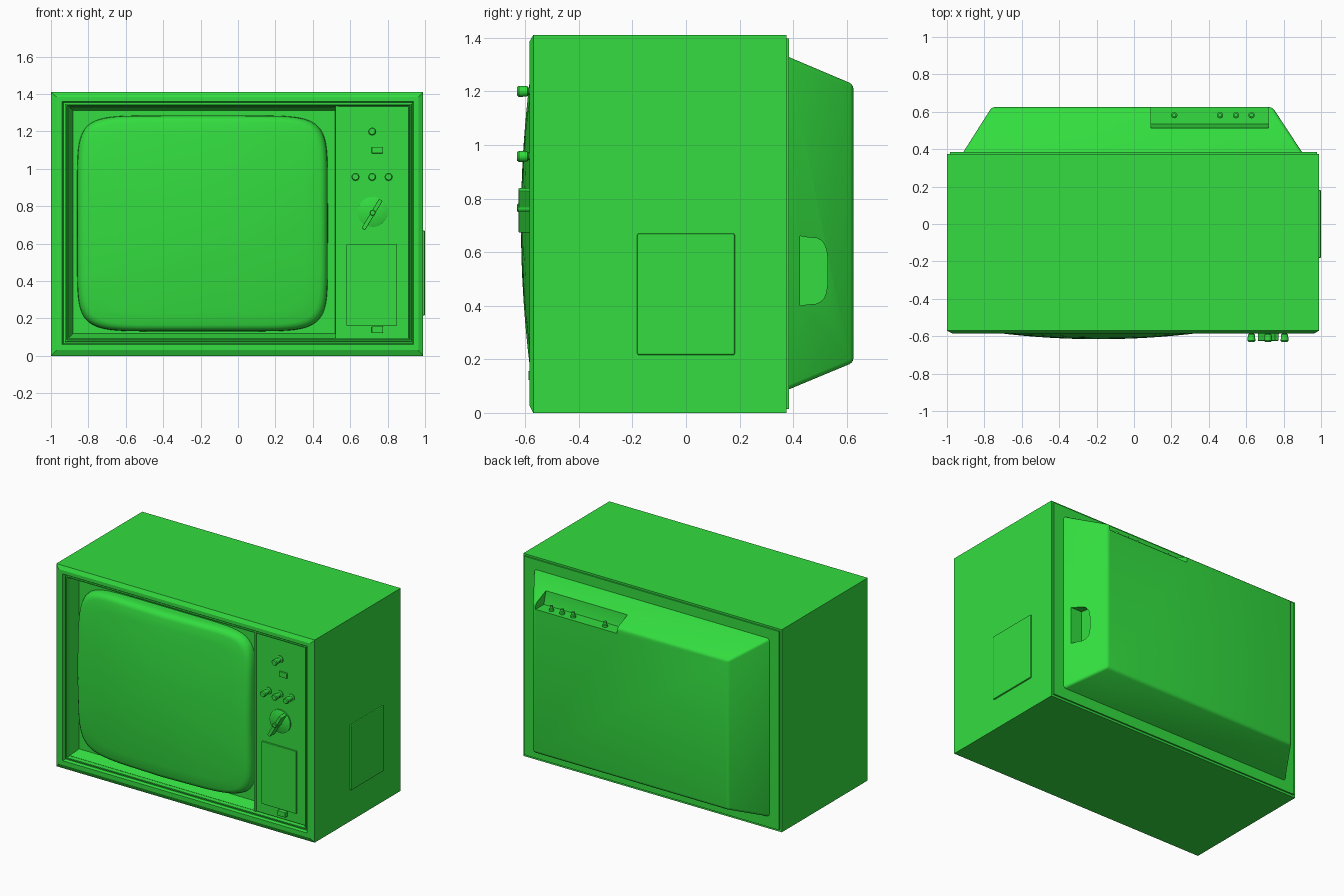
import bpy, bmesh, math
from mathutils import Matrix, Vector

cube = bpy.data.objects.get("Cube")
if cube:
    bpy.data.objects.remove(cube, do_unlink=True)

green = bpy.data.materials.new("bright green")
green.use_nodes = True
COLOUR = (0.033, 0.72, 0.05, 1)
green.diffuse_color = COLOUR
green.node_tree.nodes["Principled BSDF"].inputs["Base Color"].default_value = COLOUR


def finish(name, bm, smooth=None):
    bmesh.ops.recalc_face_normals(bm, faces=bm.faces)
    mesh = bpy.data.meshes.new(name)
    bm.to_mesh(mesh)
    bm.free()
    mesh.materials.append(green)
    ob = bpy.data.objects.new(name, mesh)
    bpy.context.collection.objects.link(ob)
    activate(ob)
    if smooth:
        bpy.ops.object.shade_smooth_by_angle(angle=math.radians(smooth))
    return ob


def activate(ob):
    bpy.ops.object.select_all(action="DESELECT")
    ob.select_set(True)
    bpy.context.view_layer.objects.active = ob


def loft(name, rings, cap_start=True, cap_end=True, smooth=None):
    """Skin a list of point loops that all have the same length."""
    bm = bmesh.new()
    loops = [[bm.verts.new(p) for p in ring] for ring in rings]
    n = len(loops[0])
    for a, b in zip(loops, loops[1:]):
        for i in range(n):
            j = (i + 1) % n
            bm.faces.new((a[i], a[j], b[j], b[i]))
    if cap_start:
        bm.faces.new(loops[0])
    if cap_end:
        bm.faces.new(loops[-1])
    return finish(name, bm, smooth)


def rect(x0, x1, z0, z1, y):
    return [(x0, y, z0), (x1, y, z0), (x1, y, z1), (x0, y, z1)]


def box(name, x, y, z, bevel=0, turn=0):
    size = Vector((x[1] - x[0], y[1] - y[0], z[1] - z[0]))
    mid = Vector((sum(x), sum(y), sum(z))) / 2
    bm = bmesh.new()
    bmesh.ops.create_cube(bm, size=1)
    bm.transform(Matrix.Translation(mid) @ Matrix.Rotation(turn, 4, "Y") @ Matrix.Diagonal((*size, 1)))
    if bevel:
        bmesh.ops.bevel(bm, geom=bm.edges[:], offset=bevel, segments=2, affect="EDGES", profile=0.5)
    return finish(name, bm)


def turned(name, centre, profile, axis="Y", n=20):
    """Round part from (radius, position along axis) pairs."""
    cx, cother = centre
    rings = []
    for r, h in profile:
        ring = []
        for i in range(n):
            a = math.tau * i / n
            u, v = cx + r * math.cos(a), cother + r * math.sin(a)
            ring.append((u, h, v) if axis == "Y" else (u, v, h))
        rings.append(ring)
    return loft(name, rings, smooth=35)


def cut(ob, cutter):
    cutter.hide_render = True
    activate(ob)
    mod = ob.modifiers.new("cut", "BOOLEAN")
    mod.operation, mod.solver, mod.object = "DIFFERENCE", "EXACT", cutter
    bpy.ops.object.modifier_apply(modifier=mod.name)
    bpy.data.objects.remove(cutter, do_unlink=True)


# Cabinet: stepped back rim, plain sides, moulded front frame and deep opening
steps = [(0.015, 0.385), (0.015, 0.375), (0, 0.375), (0, -0.57), (0.03, -0.585),
         (0.06, -0.585), (0.066, -0.565), (0.074, -0.565), (0.076, -0.575),
         (0.084, -0.575), (0.088, -0.55), (0.094, -0.55), (0.094, -0.48)]
loft("cabinet", [rect(-1 + i, 0.99 - i * 0.85, i, 1.41 - i * 0.85, y) for i, y in steps])

# Sloped surround behind the screen
loft("screen_surround", [rect(-0.906, 0.53, 0.094, 1.335, -0.558),
                         rect(-0.882, 0.518, 0.12, 1.312, -0.487)], cap_start=False)

# Bulging picture tube with a rounded border
SX, SZ, N = 0.67, 0.577, 96


def tube_ring(t, drop):
    ring = []
    for i in range(N):
        a = math.tau * i / N
        c, s = math.cos(a), math.sin(a)
        x = SX * t * math.copysign(abs(c) ** 0.27, c)
        z = SZ * t * math.copysign(abs(s) ** 0.27, s)
        y = -0.616 + 0.115 * (x * x + z * z) + drop
        ring.append((x - 0.19, min(y, -0.487), z + 0.708))
    return ring


border = [(0.94, 0), (0.965, 0.004), (0.985, 0.014), (0.996, 0.03), (1, 0.05), (1, 0.14)]
dome = [(0.02 + 0.115 * k, 0) for k in range(8)]
loft("picture_tube", [tube_ring(t, d) for t, d in dome + border], cap_end=False, smooth=50)

# Control panel with its divider
box("control_panel", (0.535, 0.912), (-0.56, -0.48), (0.094, 1.332))
box("panel_divider", (0.522, 0.536), (-0.568, -0.48), (0.094, 1.335))
box("panel_door", (0.58, 0.847), (-0.572, -0.55), (0.162, 0.596), 0.003)
box("door_catch", (0.715, 0.775), (-0.588, -0.55), (0.122, 0.157), 0.003)
box("power_switch", (0.715, 0.775), (-0.572, -0.55), (1.083, 1.118), 0.003)

# Small knobs
knob_shape = [(0.024, -0.55), (0.024, -0.566), (0.014, -0.57), (0.014, -0.588),
              (0.019, -0.592), (0.021, -0.624), (0.016, -0.63)]
for k, spot in enumerate([(0.717, 1.2), (0.628, 0.957), (0.717, 0.957), (0.805, 0.957)]):
    turned("knob_%d" % (k + 1), spot, knob_shape)

# Channel dial: disc, slanted grip and hub
turned("dial_disc", (0.72, 0.77), [(0.08, -0.55), (0.08, -0.568), (0.077, -0.57)], n=40)
box("dial_grip", (0.706, 0.728), (-0.625, -0.565), (0.665, 0.847), 0.003, math.radians(31))
turned("dial_hub", (0.72, 0.765), [(0.016, -0.56), (0.016, -0.627), (0.012, -0.63)])

# Side cover plate
box("side_cover", (0.97, 1.0), (-0.182, 0.182), (0.216, 0.67), 0.006)

# Tapered rear housing with softened edges
housing = loft("rear_housing", [rect(-0.922, 0.908, 0.082, 1.334, 0.37),
                                rect(-0.76, 0.74, 0.188, 1.226, 0.625)])
soft = housing.modifiers.new("soft_edges", "BEVEL")
soft.width, soft.segments = 0.016, 3
bpy.ops.object.modifier_apply(modifier=soft.name)

# Rounded grip pocket in the housing's left side
outline = [(0.425, 0.4), (0.425, 0.66)]
for k in range(13):
    a = math.pi / 2 - math.pi * k / 12
    outline.append((0.455 + 0.074 * abs(math.cos(a)) ** 0.6,
                    0.53 + 0.125 * math.copysign(abs(math.sin(a)) ** 0.6, a)))
cut(housing, loft("pocket_cutter", [[(x, y, z) for y, z in outline] for x in (0.785, 1.1)]))

# Connector tray cut into the housing's top rear edge
tray = [(0.512, 1.4), (0.512, 1.27), (0.535, 1.187), (0.7, 1.187), (0.7, 1.4)]
cut(housing, loft("tray_cutter", [[(x, y, z) for y, z in tray] for x in (0.092, 0.72)]))
activate(housing)
bpy.ops.object.shade_smooth_by_angle(angle=math.radians(25))

# Connector pegs standing in the tray
for k, x in enumerate((0.215, 0.46, 0.545, 0.628)):
    turned("connector_%d" % (k + 1), (x, 0.582),
           [(0.017, 1.18), (0.017, 1.2), (0.011, 1.204), (0.011, 1.222)], "Z", 16)
